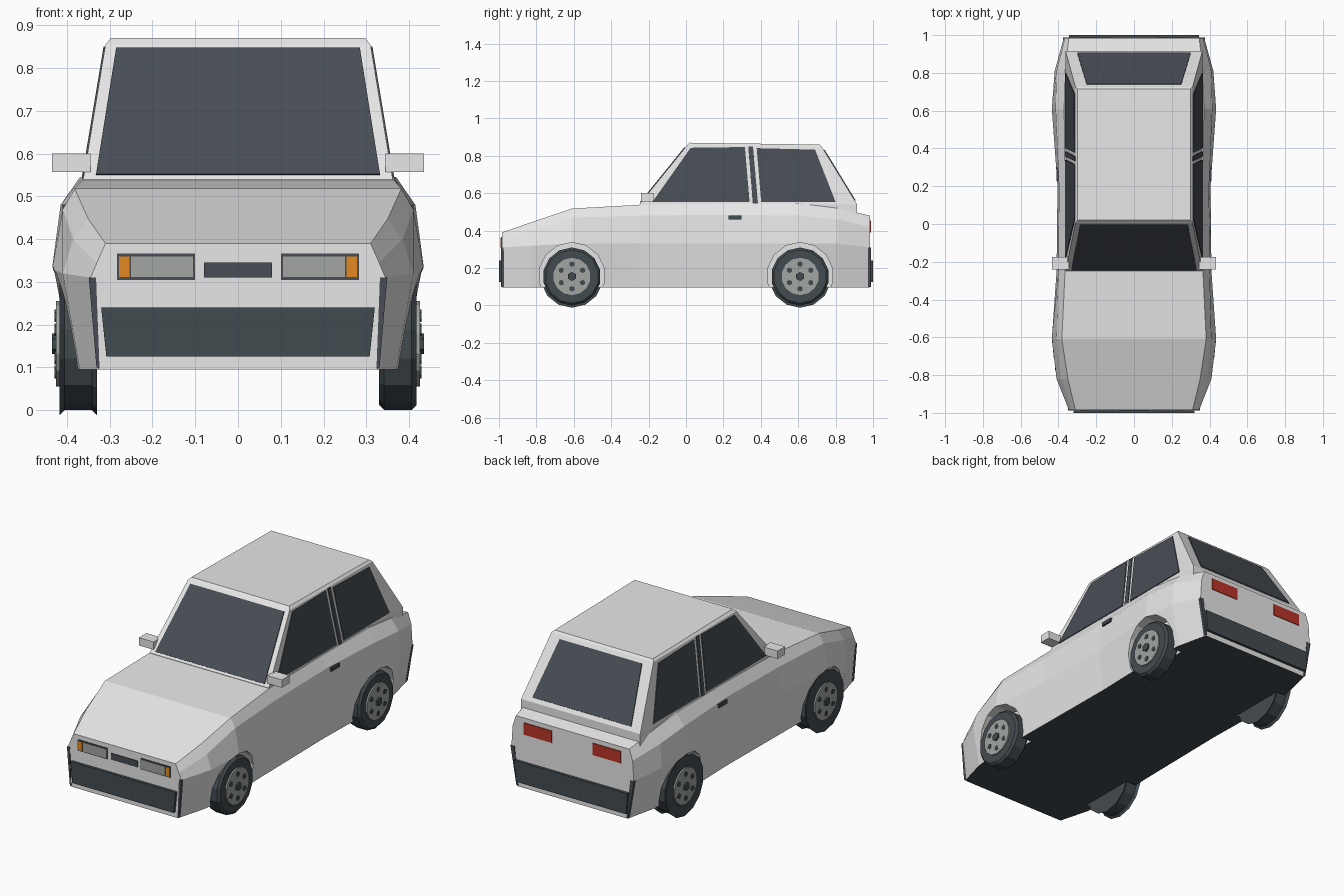
import bpy, bmesh, math
from mathutils import Vector, Matrix

cube = bpy.data.objects.get("Cube")
if cube:
    bpy.data.objects.remove(cube, do_unlink=True)


def material(name, r, g, b):
    m = bpy.data.materials.new(name)
    m.use_nodes = True
    m.diffuse_color = (r, g, b, 1)
    bsdf = next(n for n in m.node_tree.nodes if n.type == 'BSDF_PRINCIPLED')
    bsdf.inputs["Base Color"].default_value = (r, g, b, 1)
    return m


paint = material("light grey paint", .8, .8, .8)
glass = material("dark glass", .065, .075, .09)
rubber = material("dark rubber", .055, .07, .08)
metal = material("grey metal", .36, .38, .36)
amber = material("amber", .77, .25, .015)
red = material("red", .49, .036, .022)


def finish(name, bm, *mats):
    bmesh.ops.recalc_face_normals(bm, faces=bm.faces)
    mesh = bpy.data.meshes.new(name)
    bm.to_mesh(mesh)
    bm.free()
    for m in mats:
        mesh.materials.append(m)
    ob = bpy.data.objects.new(name, mesh)
    bpy.context.collection.objects.link(ob)
    return ob


def loft(bm, rings):
    """Skin closed rings of equal length and cap both ends."""
    loops = [[bm.verts.new(p) for p in ring] for ring in rings]
    n = len(loops[0])
    for a, b in zip(loops, loops[1:]):
        for i in range(n):
            j = (i + 1) % n
            bm.faces.new((a[i], a[j], b[j], b[i]))
    bm.faces.new(loops[0])
    bm.faces.new(loops[-1])


def prism(name, points, offset, mat):
    """Polygon extruded along an offset."""
    bm = bmesh.new()
    off = Vector(offset)
    loft(bm, [[Vector(p) for p in points], [Vector(p) + off for p in points]])
    return finish(name, bm, mat)


def box(name, x, y, z, mat):
    pts = [(x[0], y[0], z[0]), (x[1], y[0], z[0]), (x[1], y[0], z[1]), (x[0], y[0], z[1])]
    return prism(name, pts, (0, y[1] - y[0], 0), mat)


def disc(bm, radius, x0, x1, y, z, sides, mat=0, bevel=0):
    """Cylinder along x, with optional chamfered rims."""
    rings = []
    for x, r in ((x0, radius - bevel), (x0 + bevel, radius), (x1 - bevel, radius), (x1, radius - bevel)):
        rings.append([(x, y + r * math.sin(math.tau * i / sides), z + r * math.cos(math.tau * i / sides))
                      for i in range(sides)])
    if not bevel:
        rings = [rings[0], rings[3]]
    before = set(bm.faces)
    loft(bm, rings)
    for f in set(bm.faces) - before:
        f.material_index = mat


# Body shell: station y, sill x, bulge x z, shoulder x z, top x z
FLOOR = .095
stations = [
    (-.985, .325, .345, .31, .33, .345, .31, .39),
    (-.82, .37, .41, .32, .385, .40, .35, .447),
    (-.61, .39, .435, .33, .41, .47, .382, .518),
    (-.25, .385, .41, .33, .40, .48, .365, .538),
    (.2, .38, .405, .33, .397, .485, .365, .545),
    (.61, .39, .435, .33, .415, .48, .37, .545),
    (.81, .375, .42, .33, .41, .46, .365, .52),
    (.985, .335, .372, .31, .365, .42, .345, .48),
]
bm = bmesh.new()
rings = []
for y, sill, bx, bz, sx, sz, tx, tz in stations:
    half = [(sill, FLOOR), (bx, bz), (sx, sz), (tx, tz)]
    rings.append([(x, y, z) for x, z in half] + [(-x, y, z) for x, z in reversed(half)])
loft(bm, rings)
for f in bm.faces:
    if max(v.co.z for v in f.verts) < FLOOR + .01:
        f.material_index = 1
body = finish("body_shell", bm, paint, rubber)

# Wheel arches cut from the sides
bm = bmesh.new()
for s in (-1, 1):
    for y in (-.61, .61):
        disc(bm, .177, s * .325, s * .6, y, .16, 14)
cutter = finish("arch_cutter", bm, paint)
cutter.hide_render = True
mod = body.modifiers.new("arches", 'BOOLEAN')
mod.operation = 'DIFFERENCE'
mod.solver = 'EXACT'
mod.object = cutter
bpy.context.view_layer.objects.active = body
bpy.ops.object.modifier_apply(modifier=mod.name)
bpy.data.objects.remove(cutter, do_unlink=True)


# Cabin: skirt, belt, eave and roof rings
def ring(x, front, back, zf, zb):
    return [(-x, front, zf), (x, front, zf), (x, back, zb), (-x, back, zb)]


bm = bmesh.new()
loft(bm, [ring(.362, -.25, .915, .47, .47), ring(.362, -.25, .915, .54, .54),
          ring(.31, .005, .725, .855, .85), ring(.298, .02, .715, .87, .86)])
finish("cabin", bm, paint)


# Windscreen and rear window plates
def screen(name, y0, y1, z0, z1, w0, w1, za, zb, out):
    def yy(z):
        return y0 + (y1 - y0) * (z - z0) / (z1 - z0)
    pts = [(-w0, yy(za), za), (w0, yy(za), za), (w1, yy(zb), zb), (-w1, yy(zb), zb)]
    prism(name, pts, out, glass)


screen("windscreen", -.25, .005, .54, .855, .332, .285, .55, .845, (0, -.004, .003))
screen("rear_window", .915, .725, .54, .85, .30, .25, .56, .83, (0, .004, .003))

# Side windows and centre pillars lie on the sloping cabin side
panes = {
    "front_side_window": [(-.18, .552), (.025, .842), (.315, .846), (.34, .552)],
    "centre_pillar": [(.357, .545), (.333, .85), (.358, .85), (.385, .545)],
    "rear_side_window": [(.402, .552), (.378, .84), (.69, .832), (.80, .552)],
}
for s, side in ((1, "left"), (-1, "right")):
    for name, outline in panes.items():
        pts = [(s * (.362 - .052 * (z - .54) / .312), y, z) for y, z in outline]
        prism(f"{side}_{name}", pts, (s * .004, 0, .001), glass)

    # Mirror and door handle
    box(f"{side}_mirror", (s * .345, s * .435), (-.24, -.175), (.557, .6), paint)
    box(f"{side}_door_handle", (s * .39, s * .411), (.228, .298), (.46, .48), rubber)

    # Headlamp with indicator
    box(f"{side}_headlamp_frame", (s * .10, s * .283), (-.98, -.988), (.305, .366), glass)
    box(f"{side}_headlamp", (s * .105, s * .25), (-.98, -.991), (.311, .36), metal)
    box(f"{side}_indicator", (s * .254, s * .278), (-.98, -.991), (.311, .36), amber)
    box(f"{side}_tail_lamp", (s * .125, s * .295), (.98, .989), (.39, .455), red)

    # Dark corner gaps beside the bumpers
    front = [(.324, .1), (.332, .31), (.349, .31), (.331, .1)]
    back = [(.33, .1), (.352, .31), (.376, .31), (.34, .1)]
    prism(f"{side}_front_corner_trim", [(s * x, -.988, z) for x, z in front], (0, .016, 0), glass)
    prism(f"{side}_rear_corner_trim", [(s * x, .988, z) for x, z in back], (0, -.016, 0), glass)

    # Wheels: tyre, rim, bolts and hub
    for y, end in ((-.61, "front"), (.61, "rear")):
        bm = bmesh.new()
        z = .155
        disc(bm, .155, s * .33, s * .418, y, z, 14, 0, s * .012)
        disc(bm, .1, s * .40, s * .426, y, z, 14, 1)
        disc(bm, .024, s * .42, s * .435, y, z, 6, 0)
        for k in range(6):
            a = math.tau * k / 6
            disc(bm, .015, s * .42, s * .429, y + .066 * math.sin(a), z + .066 * math.cos(a), 6, 0)
        finish(f"{side}_{end}_wheel", bm, rubber, metal)

# Grille and bumpers
box("grille", (-.08, .08), (-.98, -.989), (.31, .345), glass)
for name, y, d, top, low in (("front_bumper", -.98, -.02, .32, .308), ("rear_bumper", .98, .02, .345, .335)):
    prism(name, [(-low, y, .125), (low, y, .125), (top, y, .24), (-top, y, .24)], (0, d, 0), rubber)
